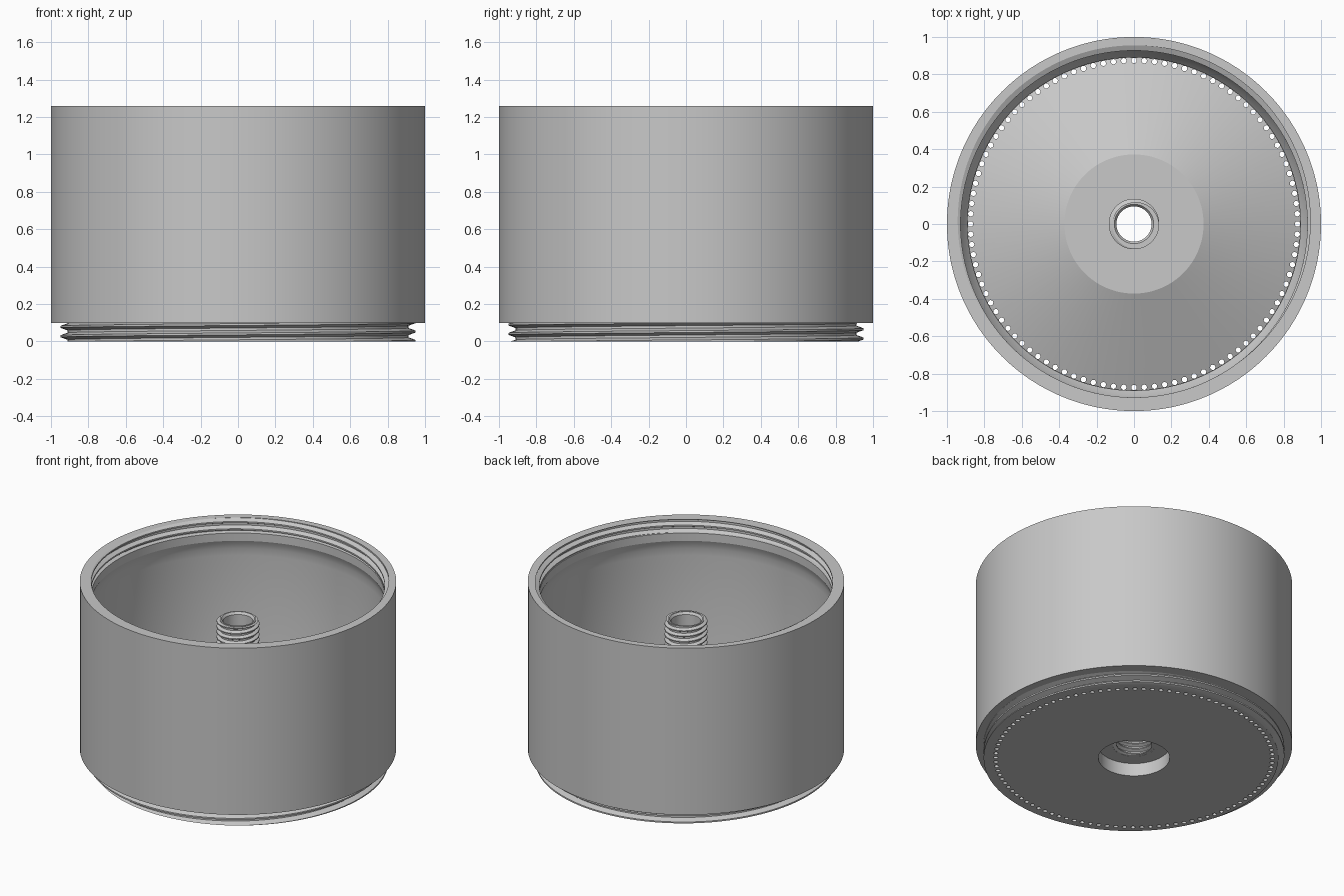
import bpy, bmesh, math
from mathutils import Vector

if "Cube" in bpy.data.objects:
    bpy.data.objects.remove(bpy.data.objects["Cube"], do_unlink=True)

grey = bpy.data.materials.new("plain grey")
grey.use_nodes = True
colour = (0.58, 0.58, 0.58, 1)
grey.diffuse_color = colour
grey.node_tree.nodes["Principled BSDF"].inputs["Base Color"].default_value = colour


def polar(r, a, z):
    return Vector((r * math.cos(a), r * math.sin(a), z))


def finish(bm, name):
    bmesh.ops.recalc_face_normals(bm, faces=bm.faces)
    mesh = bpy.data.meshes.new(name)
    bm.to_mesh(mesh)
    bm.free()
    mesh.materials.append(grey)
    ob = bpy.data.objects.new(name, mesh)
    bpy.context.collection.objects.link(ob)
    return ob


def smooth(ob):
    bpy.ops.object.select_all(action="DESELECT")
    ob.select_set(True)
    bpy.context.view_layer.objects.active = ob
    bpy.ops.object.shade_smooth_by_angle(angle=math.radians(20))


def lathe(name, profile, segs):
    """Closed profile of (radius, height) points turned about z."""
    bm = bmesh.new()
    rings = [[bm.verts.new(polar(r, math.tau * i / segs, z)) for r, z in profile]
             for i in range(segs)]
    n = len(profile)
    for i in range(segs):
        a, b = rings[i], rings[(i + 1) % segs]
        for j in range(n):
            k = (j + 1) % n
            bm.faces.new((a[j], b[j], b[k], a[k]))
    return finish(bm, name)


def thread(name, root, crest, pitch, phase, low, high, segs):
    """Helical ridge from root to crest radius, trimmed flat at low and high."""
    section = [(root, -0.4), (crest, -0.1), (crest, 0.1), (root, 0.4)]
    first = math.floor((low - phase) / pitch) - 1
    last = math.ceil((high - phase) / pitch) + 1
    bm = bmesh.new()
    rows = []
    for i in range(first * segs, last * segs + 1):
        a = math.tau * i / segs
        z = phase + pitch * i / segs
        rows.append([bm.verts.new(polar(r, a, z + pitch * dz)) for r, dz in section])
    for a, b in zip(rows, rows[1:]):
        for j in range(4):
            k = (j + 1) % 4
            bm.faces.new((a[j], b[j], b[k], a[k]))
    for height, up in ((low, -1), (high, 1)):
        bmesh.ops.bisect_plane(bm, geom=bm.verts[:] + bm.edges[:] + bm.faces[:],
                               plane_co=(0, 0, height), plane_no=(0, 0, up),
                               clear_outer=True)
        bmesh.ops.holes_fill(bm, edges=[e for e in bm.edges if e.is_boundary], sides=0)
    smooth(finish(bm, name))


# Cup, inner collar, sloped floor, hollow post and underside recess in one profile
body = lathe("container_body", [
    (0.225, 0), (0.912, 0), (0.912, 0.098), (1, 0.098), (1, 1.26),
    (0.955, 1.26), (0.955, 1.17), (0.927, 1.165), (0.927, 1.11),
    (0.938, 1.085), (0.947, 1.05), (0.95, 1.0),
    (0.95, 0.24), (0.94, 0.18), (0.92, 0.13), (0.89, 0.09),
    (0.89, 0.06), (0.372, 0.29), (0.115, 0.29), (0.115, 1.0),
    (0.105, 1.0), (0.094, 0.985), (0.094, 0.25), (0.133, 0.25),
    (0.133, 0.09), (0.225, 0.09)], 200)

# Ring of drain holes through the floor edge
bm = bmesh.new()
for i in range(100):
    a = math.tau * i / 100
    made = bmesh.ops.create_cone(bm, cap_ends=True, segments=12, radius1=0.0143,
                                 radius2=0.0143, depth=0.15)
    bmesh.ops.translate(bm, verts=made["verts"], vec=polar(0.8745, a, 0.02))
cutter = finish(bm, "drain_hole_cutter")
cutter.hide_render = True
drill = body.modifiers.new("drain holes", "BOOLEAN")
drill.operation = "DIFFERENCE"
drill.solver = "EXACT"
drill.object = cutter
bpy.context.view_layer.objects.active = body
bpy.ops.object.modifier_apply(modifier=drill.name)
bpy.data.objects.remove(cutter, do_unlink=True)
smooth(body)

# Screw threads
thread("base_thread", 0.908, 0.95, 0.05, 0.003, 0, 0.098, 160)
thread("rim_thread", 0.958, 0.927, 0.05, 1.2225, 1.17, 1.26, 160)
thread("post_thread", 0.113, 0.135, 0.037, 0, 0.29, 0.995, 48)
thread("socket_thread", 0.135, 0.112, 0.037, 0, 0.091, 0.249, 48)
